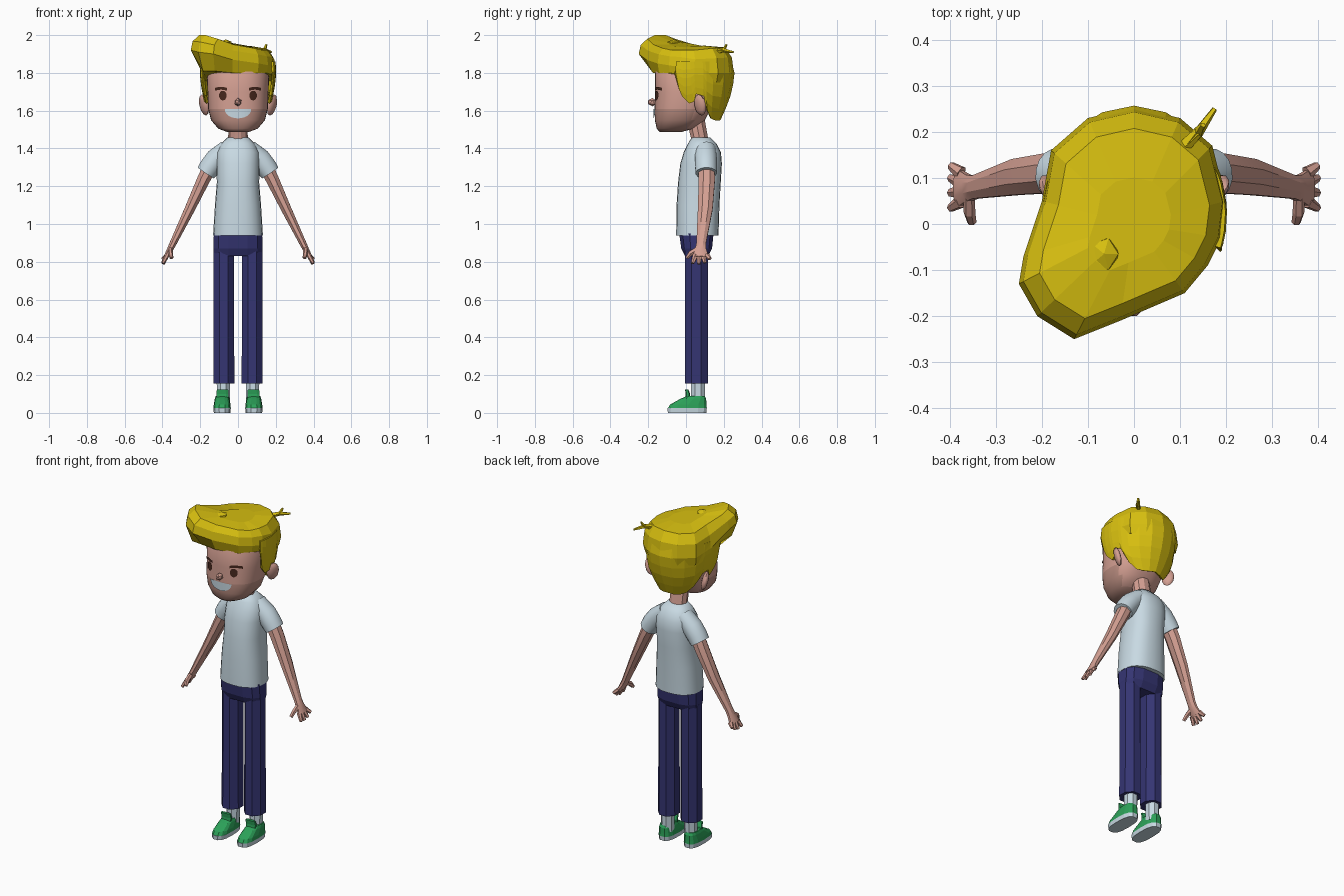
import bpy, bmesh, math
from mathutils import Vector, Matrix

if "Cube" in bpy.data.objects:
    bpy.data.objects.remove(bpy.data.objects["Cube"])


def material(name, r, g, b):
    m = bpy.data.materials.new(name)
    m.use_nodes = True
    m.diffuse_color = (r, g, b, 1)
    bsdf = next(n for n in m.node_tree.nodes if n.type == 'BSDF_PRINCIPLED')
    bsdf.inputs["Base Color"].default_value = (r, g, b, 1)
    bsdf.inputs["Roughness"].default_value = 0.8
    return m


SKIN = material("skin", 0.66, 0.35, 0.29)
STUBBLE = material("stubble", 0.5, 0.27, 0.22)
HAIR = material("blond hair", 0.68, 0.52, 0.005)
SHIRT = material("pale blue cloth", 0.58, 0.7, 0.77)
PANTS = material("navy cloth", 0.035, 0.035, 0.17)
SHOE = material("green", 0.025, 0.36, 0.1)
DARK = material("dark brown", 0.06, 0.02, 0.012)


def make(name, verts, faces, mat, smooth=None):
    bm = bmesh.new()
    vs = [bm.verts.new(v) for v in verts]
    for f in faces:
        bm.faces.new([vs[i] for i in f])
    bmesh.ops.recalc_face_normals(bm, faces=bm.faces)
    me = bpy.data.meshes.new(name)
    bm.to_mesh(me)
    bm.free()
    me.materials.append(mat)
    ob = bpy.data.objects.new(name, me)
    bpy.context.collection.objects.link(ob)
    if smooth:
        bpy.ops.object.select_all(action='DESELECT')
        ob.select_set(True)
        bpy.context.view_layer.objects.active = ob
        bpy.ops.object.shade_smooth_by_angle(angle=math.radians(smooth))
    return ob


def skin_rings(name, rings, mat, smooth=None):
    """Closed skin over equal-sized rings, capped at both ends."""
    n = len(rings[0])
    verts = [p for r in rings for p in r]
    faces = [(k * n + i, k * n + (i + 1) % n, (k + 1) * n + (i + 1) % n, (k + 1) * n + i)
             for k in range(len(rings) - 1) for i in range(n)]
    last = len(verts) - n
    faces += [tuple(range(n)), tuple(range(last, last + n))]
    return make(name, verts, faces, mat, smooth)


def oval(n, power, phase):
    pts = []
    for i in range(n):
        a = 2 * math.pi * (i + phase) / n
        c, s = math.cos(a), math.sin(a)
        pts.append((math.copysign(abs(c) ** (2 / power), c),
                    math.copysign(abs(s) ** (2 / power), s)))
    widest = max(abs(p[0]) for p in pts)
    return [(x / widest, y / widest) for x, y in pts]


def loft(name, rows, mat, n=24, power=2.4, phase=0, cx=0, smooth=None):
    """Stack of ovals; each row is height, half width, front y, back y."""
    rings = [[(cx + w * u, (f + b) / 2 + (b - f) / 2 * v, z) for u, v in oval(n, power, phase)]
             for z, w, f, b in rows]
    return skin_rings(name, rings, mat, smooth)


def tube(name, path, mat, side=1, n=8, smooth=None):
    """Limb in the xz plane; each step is x, y, z, radius along y, radius across."""
    pts = [Vector(p[:3]) for p in path]
    rings = []
    for i, p in enumerate(path):
        d = (pts[min(i + 1, len(pts) - 1)] - pts[max(i - 1, 0)]).normalized()
        v = d.cross(Vector((0, 1, 0))).normalized()
        u = v.cross(d)
        ring = [pts[i] + u * p[3] * a + v * p[4] * b for a, b in oval(n, 2, 0.5)]
        rings.append([(q.x * side, q.y, q.z) for q in ring])
    return skin_rings(name, rings, mat, smooth)


def blob(name, loc, size, mat, rot=(0, 0, 0), detail=1, smooth=None):
    bm = bmesh.new()
    bmesh.ops.create_icosphere(bm, subdivisions=detail, radius=1)
    turn = Matrix.Rotation(rot[2], 3, 'Z') @ Matrix.Rotation(rot[1], 3, 'Y')
    verts = [Vector(loc) + turn @ (v.co * Vector(size)) for v in bm.verts]
    faces = [[v.index for v in f.verts] for f in bm.faces]
    bm.free()
    return make(name, verts, faces, mat, smooth)


def blend(table, z):
    for a, b in zip(table, table[1:]):
        if z <= b[0]:
            t = max(0, (z - a[0]) / (b[0] - a[0]))
            return [p + (q - p) * t for p, q in zip(a, b)]
    return table[-1]


# Head with a stubbled jaw
HEAD = [(1.488, 0.06, -0.14, -0.02), (1.505, 0.105, -0.155, 0.04), (1.55, 0.143, -0.165, 0.1),
        (1.61, 0.158, -0.166, 0.13), (1.7, 0.162, -0.163, 0.17), (1.83, 0.165, -0.165, 0.19),
        (1.88, 0.13, -0.13, 0.15)]
head = loft("head", HEAD, SKIN, n=32, smooth=50)
head.data.materials.append(STUBBLE)
for f in head.data.polygons:
    if f.center.z < 1.61 and f.center.y < 0.03:
        f.material_index = 1


def face_patch(name, cx, half, top, bottom, mat, lift=0.006):
    """Thin plate that follows the face between two curves of u in -1..1."""
    cols, rows = 12, 4
    verts, faces = [], []
    for i in range(cols + 1):
        u = -math.cos(math.pi * i / cols)
        for j in range(rows + 1):
            x = cx + half * u
            z = bottom(u) + (top(u) - bottom(u)) * j / rows
            _, w, f, b = blend(HEAD, z)
            y = (f + b) / 2 - (b - f) / 2 * (1 - abs(x / w) ** 2.4) ** (1 / 2.4)
            verts.append((x, y - lift, z))
    for i in range(cols):
        for j in range(rows):
            a = i * (rows + 1) + j
            faces.append((a, a + 1, a + rows + 2, a + rows + 1))
    ob = make(name, verts, faces, mat)
    if sum(f.normal.y for f in ob.data.polygons) > 0:
        ob.data.flip_normals()
    return ob


def arc(u):
    return math.sqrt(max(0.0, 1 - u * u)) + 0.02


# Face details, ears
face_patch("mouth", 0, 0.07, lambda u: 1.61, lambda u: 1.607 - 0.047 * arc(u), SHIRT)
blob("nose", (0, -0.178, 1.645), (0.02, 0.026, 0.022), SKIN)
for s, side in ((1, "left"), (-1, "right")):
    face_patch(side + "_eye", 0.08 * s, 0.02, lambda u: 1.68 + 0.025 * arc(u),
               lambda u: 1.68 - 0.025 * arc(u), DARK)
    face_patch(side + "_eyebrow", 0.09 * s, 0.032, lambda u: 1.726 - 0.006 * u * u,
               lambda u: 1.711 - 0.006 * u * u, DARK)
    blob(side + "_ear", (0.18 * s, 0.075, 1.63), (0.018, 0.036, 0.058), SKIN,
         (0, 0.25 * s, -0.6 * s), 2, 40)

# Hair on the sides and back: columns run down to a stepped hairline
SHELL = [(1.55, 0.1, 0.08, 0.095), (1.65, 0.172, 0.04, 0.18), (1.72, 0.187, 0.025, 0.215),
         (1.8, 0.196, 0.02, 0.23), (1.88, 0.19, 0.02, 0.21)]
half = [(0, 1.555), (20, 1.55), (40, 1.55), (58, 1.56), (68, 1.6), (72, 1.68), (84, 1.69),
        (89, 1.65), (99, 1.64), (106, 1.68), (109, 1.8)]
columns = [(-a, z) for a, z in half[:0:-1]] + half
verts, faces, steps = [], [], 5
for angle, low in columns:
    a = math.radians(angle)
    for k in range(steps + 1):
        z = low + (1.86 - low) * k / steps
        _, rx, cy, ry = blend(SHELL, z)
        verts.append((rx * math.sin(a), cy + ry * math.cos(a), z))
for i in range(len(columns) - 1):
    for k in range(steps):
        a = i * (steps + 1) + k
        faces.append((a, a + 1, a + steps + 2, a + steps + 1))
shell = make("hair_sides", verts, faces, HAIR)
solid = shell.modifiers.new("thickness", 'SOLIDIFY')
solid.thickness = 0.014
solid.offset = 0

# Hair crown swept into a quiff: x, y, low, middle and top heights
CROWN = [(-0.13, -0.25, 1.81, 1.9, 1.98), (-0.21, -0.2, 1.81, 1.91, 2.0),
         (-0.25, -0.13, 1.81, 1.92, 2.0), (-0.24, -0.07, 1.81, 1.9, 1.98),
         (-0.2, 0.05, 1.76, 1.82, 1.95), (-0.18, 0.16, 1.75, 1.8, 1.93),
         (-0.1, 0.23, 1.75, 1.8, 1.93), (0, 0.253, 1.75, 1.8, 1.935),
         (0.1, 0.23, 1.75, 1.8, 1.935), (0.17, 0.17, 1.75, 1.8, 1.93),
         (0.2, 0.05, 1.76, 1.8, 1.92), (0.19, -0.03, 1.79, 1.83, 1.92),
         (0.16, -0.09, 1.8, 1.84, 1.92), (0.11, -0.15, 1.8, 1.85, 1.93),
         (-0.03, -0.21, 1.8, 1.87, 1.95)]
skin_rings("hair_quiff", [
    [(max(-0.185, min(0.18, x * 0.95)), max(-0.175, y * 0.95), lo) for x, y, lo, mid, top in CROWN],
    [(x, y, mid) for x, y, lo, mid, top in CROWN],
    [(x * 0.96, y * 0.96, mid * 0.4 + top * 0.6) for x, y, lo, mid, top in CROWN],
    [(x * 0.82, y * 0.82, top) for x, y, lo, mid, top in CROWN],
    [(x * 0.4, y * 0.4, top * 0.4 + 1.95 * 0.6) for x, y, lo, mid, top in CROWN]], HAIR)
blob("hair_tuft", (-0.065, -0.065, 1.955), (0.035, 0.04, 0.022), HAIR)
for k, tip in enumerate(((0.15, 0.215, 1.95), (0.175, 0.25, 1.91))):
    tube("cowlick_%d" % (k + 1), [(0.11, 0.17, 1.915, 0.014, 0.014),
         (0.14, 0.2, 1.92, 0.012, 0.012), (*tip, 0.006, 0.006)], HAIR, n=5)

# Neck and shirt body
loft("neck", [(1.4, 0.055, 0.03, 0.13), (1.45, 0.052, 0.025, 0.12), (1.56, 0.05, 0, 0.1)],
     SKIN, n=10, power=2, smooth=30)
loft("shirt", [(0.94, 0.132, -0.052, 0.172), (1.1, 0.122, -0.05, 0.177), (1.22, 0.112, -0.042, 0.184),
               (1.32, 0.115, -0.03, 0.19), (1.38, 0.112, -0.012, 0.185), (1.425, 0.09, 0.01, 0.162),
               (1.458, 0.056, 0.03, 0.128)], SHIRT, smooth=60)

# Trouser hips
loft("hips", [(0.83, 0.125, -0.005, 0.117), (0.87, 0.13, -0.025, 0.138), (0.95, 0.128, -0.036, 0.146)],
     PANTS, n=12, power=2.8, phase=0.5)

# Limbs
for s, side in ((1, "left"), (-1, "right")):
    tube(side + "_sleeve", [(0.055, 0.102, 1.4, 0.055, 0.048), (0.115, 0.105, 1.345, 0.058, 0.057),
         (0.15, 0.106, 1.3, 0.057, 0.056), (0.17, 0.107, 1.27, 0.056, 0.052)], SHIRT, s, 16, 50)
    tube(side + "_arm", [(0.14, 0.108, 1.32, 0.042, 0.038), (0.185, 0.11, 1.23, 0.043, 0.034),
         (0.255, 0.102, 1.08, 0.039, 0.027), (0.345, 0.08, 0.895, 0.025, 0.018),
         (0.36, 0.078, 0.865, 0.029, 0.016), (0.382, 0.078, 0.825, 0.042, 0.012)], SKIN, s, 8, 30)
    for k, (y, z) in enumerate(((0.035, 0.792), (0.068, 0.788), (0.1, 0.795), (0.127, 0.815))):
        tube("%s_finger_%d" % (side, k + 1), [(0.375, 0.05 + 0.02 * k, 0.835, 0.014, 0.011),
             (0.398, y, z, 0.008, 0.008)], SKIN, s, 6)
    tube(side + "_thumb", [(0.358, 0.06, 0.865, 0.014, 0.011), (0.357, 0.025, 0.845, 0.013, 0.011),
         (0.352, 0.004, 0.82, 0.008, 0.009)], SKIN, s, 6)
    loft(side + "_leg", [(0.155, 0.056, -0.006, 0.116), (0.5, 0.054, -0.005, 0.116),
         (0.86, 0.054, -0.005, 0.116)], PANTS, n=8, power=2, phase=0.5, cx=0.075 * s)
    # Socks and shoes
    loft(side + "_sock", [(0.05, 0.033, 0.025, 0.1), (0.17, 0.036, 0.028, 0.1)], SHIRT,
         n=8, power=2, phase=0.5, cx=0.077 * s)
    loft(side + "_sole", [(0, 0.044, -0.098, 0.11), (0.025, 0.046, -0.1, 0.112)], SHIRT,
         n=14, power=2.8, cx=0.084 * s)
    loft(side + "_shoe", [(0.025, 0.046, -0.098, 0.112), (0.045, 0.044, -0.085, 0.11),
         (0.075, 0.039, -0.03, 0.108), (0.09, 0.034, 0.005, 0.1)], SHOE,
         n=14, power=2.8, cx=0.084 * s)
    loft(side + "_tongue", [(0.07, 0.03, -0.005, 0.02), (0.1, 0.032, -0.002, 0.022),
         (0.125, 0.03, -0.005, 0.012)], SHOE, n=8, power=3, phase=0.5, cx=0.082 * s)
